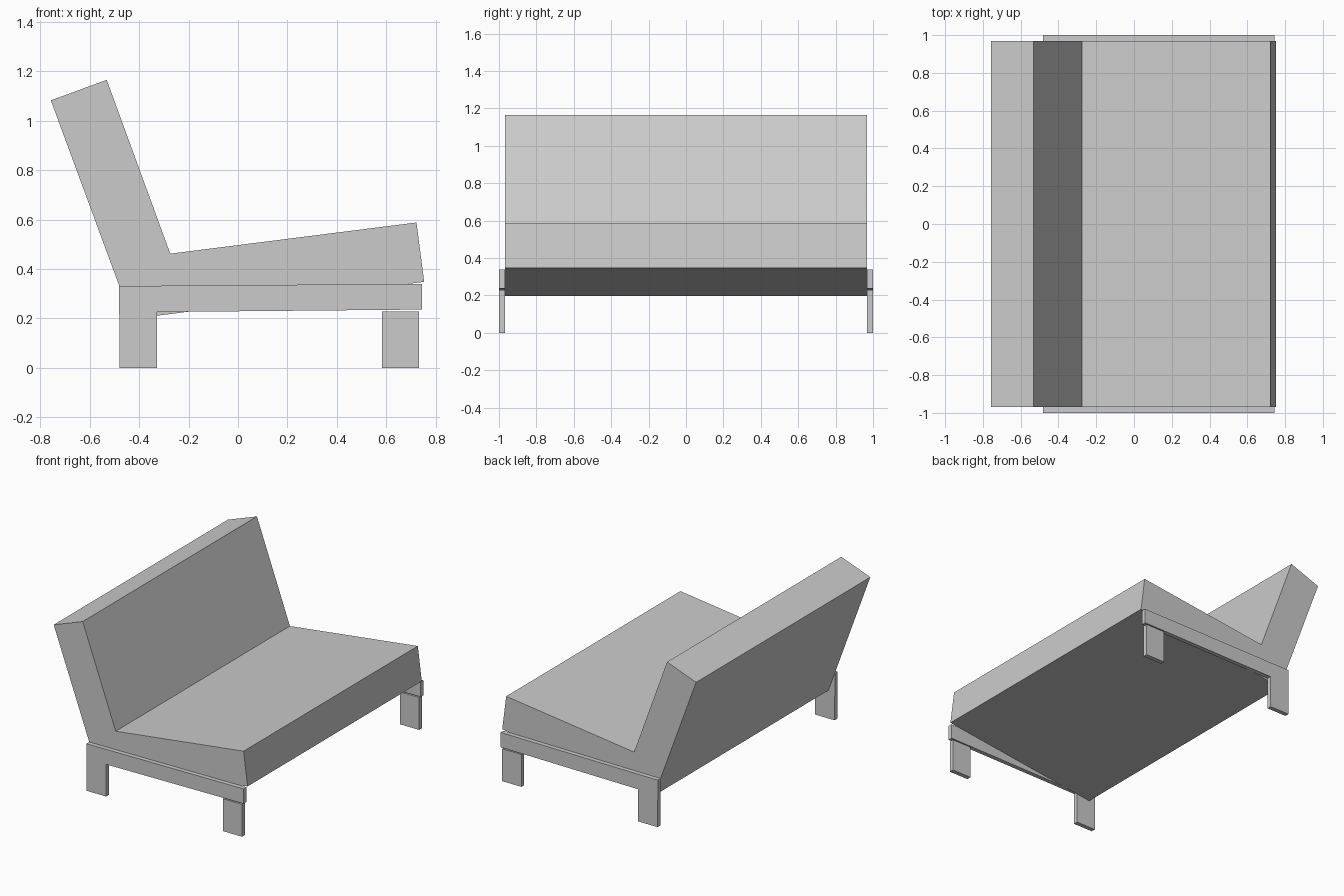
import bpy, bmesh

if "Cube" in bpy.data.objects:
    bpy.data.objects.remove(bpy.data.objects["Cube"])


def extrude_profile(name, points, y0, y1):
    """Solid made from an (x, z) outline extruded from y0 to y1."""
    bm = bmesh.new()
    face = bm.faces.new([bm.verts.new((x, y0, z)) for x, z in points])
    moved = bmesh.ops.extrude_face_region(bm, geom=[face])["geom"]
    verts = [v for v in moved if isinstance(v, bmesh.types.BMVert)]
    bmesh.ops.translate(bm, verts=verts, vec=(0, y1 - y0, 0))
    bmesh.ops.recalc_face_normals(bm, faces=bm.faces)
    mesh = bpy.data.meshes.new(name)
    bm.to_mesh(mesh)
    bm.free()
    obj = bpy.data.objects.new(name, mesh)
    bpy.context.collection.objects.link(obj)
    return obj


HALF = 0.969   # half width of the cushion
OUTER = 1.0    # outer face of the side frames

# Seat and leaning backrest share one L-shaped section
extrude_profile("seat_and_backrest", [
    (-0.757, 1.082), (-0.531, 1.165), (-0.274, 0.462),
    (0.722, 0.588), (0.753, 0.348), (-0.431, 0.198)], -HALF, HALF)

# Side rail that runs down into the back leg, slightly rising to the front
rail = [(-0.481, 0.331), (0.744, 0.340), (0.744, 0.236),
        (-0.327, 0.226), (-0.327, 0.0), (-0.479, 0.0)]
# Front leg stands just below the rail
front_leg = [(0.582, 0.0), (0.732, 0.0), (0.732, 0.228), (0.582, 0.228)]

for label, side in (("left", -1), ("right", 1)):
    y0, y1 = sorted((side * HALF, side * OUTER))
    extrude_profile(f"{label}_rail_and_back_leg", rail, y0, y1)
    extrude_profile(f"{label}_front_leg", front_leg, y0, y1)
